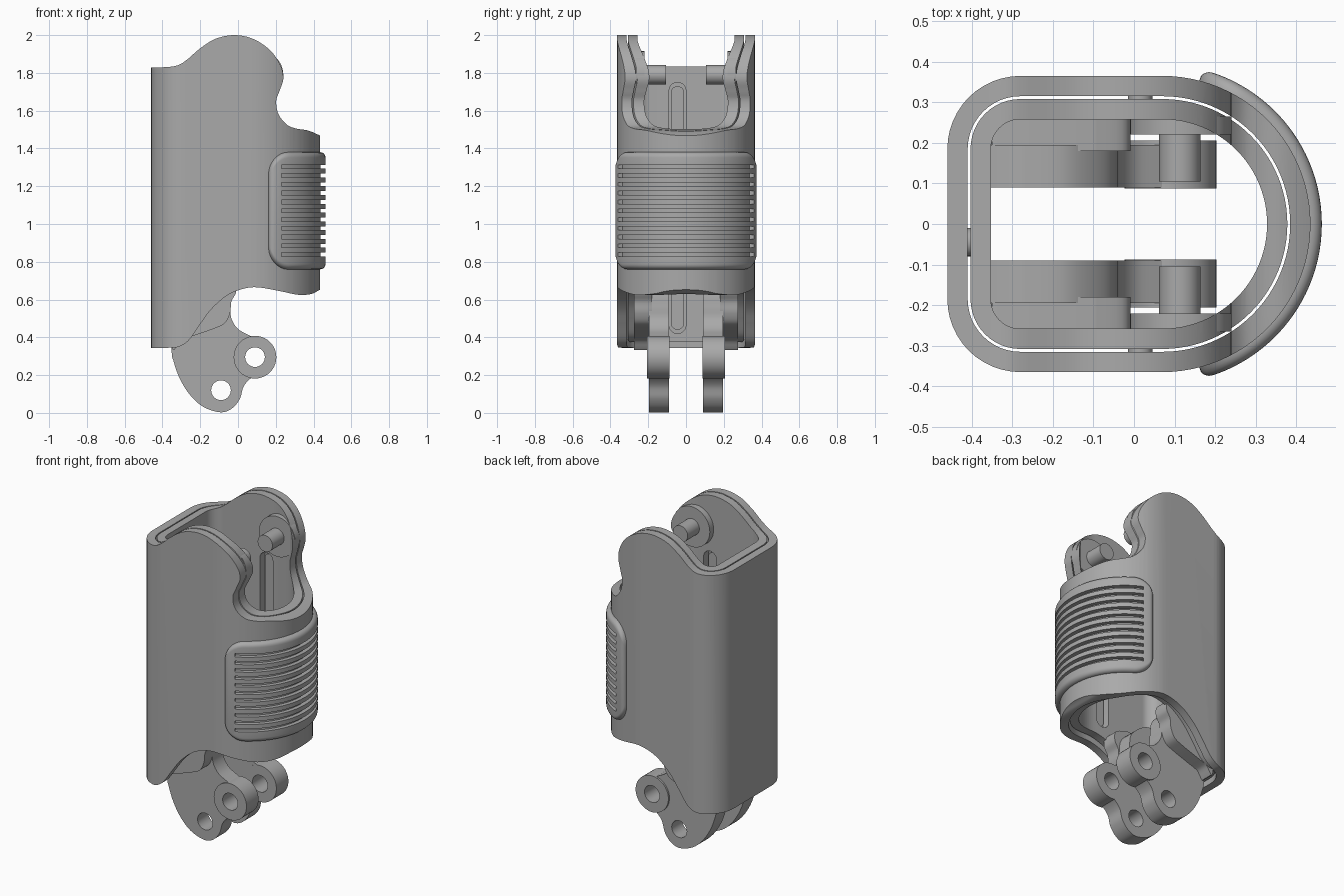
import bpy, bmesh, math
from mathutils import Vector

if "Cube" in bpy.data.objects:
    bpy.data.objects.remove(bpy.data.objects["Cube"], do_unlink=True)

grey = bpy.data.materials.new("neutral grey")
grey.use_nodes = True
COLOUR = (0.40, 0.40, 0.40, 1)
grey.diffuse_color = COLOUR
grey.node_tree.nodes["Principled BSDF"].inputs["Base Color"].default_value = COLOUR

CX = 0.07  # axis of the round end of the body


def make(name, bm):
    bmesh.ops.recalc_face_normals(bm, faces=bm.faces)
    me = bpy.data.meshes.new(name)
    bm.to_mesh(me)
    bm.free()
    ob = bpy.data.objects.new(name, me)
    bpy.context.collection.objects.link(ob)
    me.materials.append(grey)
    return ob


def activate(ob):
    bpy.ops.object.select_all(action='DESELECT')
    ob.select_set(True)
    bpy.context.view_layer.objects.active = ob


def smooth(ob, angle=35):
    activate(ob)
    bpy.ops.object.shade_smooth_by_angle(angle=math.radians(angle))


def boolean(ob, cutter, op):
    activate(ob)
    mod = ob.modifiers.new("cut", 'BOOLEAN')
    mod.operation, mod.solver, mod.object = op, 'EXACT', cutter
    bpy.ops.object.modifier_apply(modifier=mod.name)
    bpy.data.objects.remove(cutter, do_unlink=True)


def spline(pts, n=6):
    """Smooth open curve through the points."""
    p = [Vector(q) for q in pts]
    p = [p[0]] + p + [p[-1]]
    out = []
    for i in range(1, len(p) - 2):
        a, b, c, d = p[i - 1:i + 3]
        for k in range(n):
            t = k / n
            out.append(0.5 * (2 * b + (c - a) * t + (2 * a - 5 * b + 4 * c - d) * t * t
                              + (3 * b - a - 3 * c + d) * t ** 3))
    return [tuple(v) for v in out] + [tuple(pts[-1])]


def circle(x, z, r, n=40):
    return [(x + r * math.cos(2 * math.pi * i / n), z + r * math.sin(2 * math.pi * i / n)) for i in range(n)]


def capsule(x, z0, z1, r, n=10):
    arc = [math.pi * i / n for i in range(n + 1)]
    return [(x + r * math.cos(a), z1 - r + r * math.sin(a)) for a in arc] + \
           [(x - r * math.cos(a), z0 + r - r * math.sin(a)) for a in arc]


def prism(name, pts, lo, hi, axis='Y'):
    """Outline of (horizontal, z) points extruded along y or x."""
    bm = bmesh.new()
    at = lambda h, z, d: (h, d, z) if axis == 'Y' else (d, h, z)
    a = [bm.verts.new(at(h, z, lo)) for h, z in pts]
    b = [bm.verts.new(at(h, z, hi)) for h, z in pts]
    bm.faces.new(a)
    bm.faces.new(b)
    for i in range(len(a)):
        bm.faces.new((a[i - 1], a[i], b[i], b[i - 1]))
    return make(name, bm)


def section(off):
    """D-shaped plan: rounded corners at -x, half circle at +x."""
    x0, w, r = -0.46 + off, 0.365 - off, 0.18 - off
    pts = [(CX + w * math.cos(a), w * math.sin(a))
           for a in (math.radians(-90 + 180 * i / 48) for i in range(49))]
    for cy, start in ((w - r, 90), (r - w, 180)):
        pts += [(x0 + r + r * math.cos(a), cy + r * math.sin(a))
                for a in (math.radians(start + 7.5 * i) for i in range(13))]
    return pts


def tube(name, off_out, off_in):
    bm = bmesh.new()
    loops = [[bm.verts.new((x, y, z)) for x, y in section(o)]
             for o, z in ((off_out, 0.2), (off_out, 2.2), (off_in, 2.2), (off_in, 0.2))]
    for j in range(4):
        a, b = loops[j], loops[(j + 1) % 4]
        for i in range(len(a)):
            bm.faces.new((a[i - 1], a[i], b[i], b[i - 1]))
    return make(name, bm)


# Side silhouette shared by both shells
TOP = [(-0.5, 1.83), (-0.39, 1.83), (-0.32, 1.84), (-0.27, 1.87), (-0.2, 1.93), (-0.12, 1.98), (-0.02, 2.0),
       (0.08, 1.98), (0.17, 1.92), (0.225, 1.84), (0.24, 1.77), (0.22, 1.705), (0.202, 1.65),
       (0.215, 1.58), (0.26, 1.525), (0.31, 1.505), (0.37, 1.495), (0.43, 1.47), (0.5, 1.43)]
BOTTOM = [(0.5, 0.68), (0.43, 0.65), (0.39, 0.63), (0.32, 0.625), (0.22, 0.645), (0.1, 0.665), (0.02, 0.655),
          (-0.06, 0.62), (-0.14, 0.55), (-0.2, 0.47), (-0.26, 0.385), (-0.31, 0.352), (-0.36, 0.345), (-0.5, 0.345)]


def silhouette(lift):
    return prism("silhouette", spline(TOP) + spline([(x, z + lift) for x, z in BOTTOM]), -0.6, 0.6)


outer = tube("outer_shell", 0, 0.05)
boolean(outer, silhouette(0), 'INTERSECT')
smooth(outer)

# Inner shell with guide slots in both sides and the back
inner = tube("inner_shell", 0.057, 0.107)
boolean(inner, silhouette(0.03), 'INTERSECT')
boolean(inner, prism("side_slots", capsule(0.015, 0.75, 1.65, 0.045), -0.5, 0.5), 'DIFFERENCE')
boolean(inner, prism("back_slot", capsule(-0.045, 0.42, 1.75, 0.045), -0.5, -0.2, 'X'), 'DIFFERENCE')
smooth(inner)

# Ribs of the outer shell that sit in the slots
smooth(prism("back_rib", capsule(-0.045, 0.44, 1.73, 0.035), -0.43, -0.375, 'X'))
for s, side in ((1, "back"), (-1, "front")):
    smooth(prism(side + "_rib", capsule(0.015, 0.77, 1.63, 0.03), s * 0.285, s * 0.33))

# Grip pad: lofted columns around the round end, with rounded rim
bm = bmesh.new()
END, FILLET, CORNER = math.radians(75.5), 0.028, 0.12
columns = []
N = 72
for i in range(N + 1):
    u = math.sin(math.pi * (i / N - 0.5))      # columns crowd towards the ends
    th = u * END
    d = (END - abs(th)) * 0.39                 # distance from the pad's end
    k = max(0.0, 1 - d / CORNER)
    h = 0.31 - CORNER + CORNER * math.sqrt(max(0.0, 1 - k * k))
    f = max(0.0, 1 - d / FILLET)
    rise = 0.006 + 0.022 * math.sqrt(max(0.0, 1 - f * f))
    half = [(0.345, h), (0.365, h)]
    for j in range(6):
        a = math.pi / 2 * j / 5
        half.append((0.365 + rise * math.sin(a), h - FILLET * (1 - math.cos(a))))
    ring = half + [(r, -z) for r, z in reversed(half)]
    columns.append([bm.verts.new((CX + r * math.cos(th), r * math.sin(th), 1.07 + z)) for r, z in ring])
for a, b in zip(columns, columns[1:]):
    for j in range(len(a)):
        bm.faces.new((a[j - 1], a[j], b[j], b[j - 1]))
bm.faces.new(columns[0])
bm.faces.new(columns[-1])
grip = make("grip_pad", bm)

# Horizontal grooves across the pad
bm = bmesh.new()
for g in range(11):
    zc = 0.838 + g * 0.0465
    prev = None
    for i in range(49):
        th = math.radians(66) * (i / 24 - 1)
        q = [bm.verts.new((CX + r * math.cos(th), r * math.sin(th), zc + z))
             for r, z in ((0.368, -0.01), (0.45, -0.01), (0.45, 0.01), (0.368, 0.01))]
        if prev:
            for j in range(4):
                bm.faces.new((prev[j - 1], prev[j], q[j], q[j - 1]))
        if i in (0, 48):
            bm.faces.new(q)
        prev = q
boolean(grip, make("grooves", bm), 'DIFFERENCE')
smooth(grip)

# Hinge arms, bosses and pins, one set per side
ARM = spline([(-0.352, 0.72), (-0.352, 0.35), (-0.34, 0.27), (-0.305, 0.175), (-0.25, 0.09), (-0.18, 0.03),
              (-0.09, 0.003), (-0.03, 0.025), (0.01, 0.075), (0.03, 0.14), (0.07, 0.185), (0.13, 0.22),
              (0.15, 0.3), (0.12, 0.38), (0.06, 0.41), (0.0, 0.445), (-0.035, 0.5), (-0.042, 0.57),
              (-0.06, 0.66), (-0.16, 0.74), (-0.28, 0.75)])
SHOULDER = spline([(-0.35, 0.72), (-0.35, 0.352), (-0.3, 0.385), (-0.23, 0.41), (-0.13, 0.445), (-0.07, 0.475),
                   (-0.042, 0.53), (-0.035, 0.59), (-0.01, 0.64), (-0.02, 0.7), (-0.1, 0.73)])
for s, side in ((1, "back"), (-1, "front")):
    arm = prism(side + "_arm", ARM, s * 0.09, s * 0.195)
    boss = prism(side + "_arm_boss", circle(0.09, 0.295, 0.113), s * 0.088, s * 0.206)
    for ob, holes in ((arm, ((0.09, 0.295), (-0.09, 0.12))), (boss, ((0.09, 0.295),))):
        for x, z in holes:
            boolean(ob, prism("hole", circle(x, z, 0.052), -0.5, 0.5), 'DIFFERENCE')
        smooth(ob)
    smooth(prism(side + "_arm_shoulder", SHOULDER, s * 0.18, s * 0.275))
    smooth(prism(side + "_pivot_disc", circle(0.115, 1.79, 0.125), s * 0.22, s * 0.265))
    smooth(prism(side + "_pivot_pin", circle(0.113, 1.79, 0.051), s * 0.105, s * 0.23))
